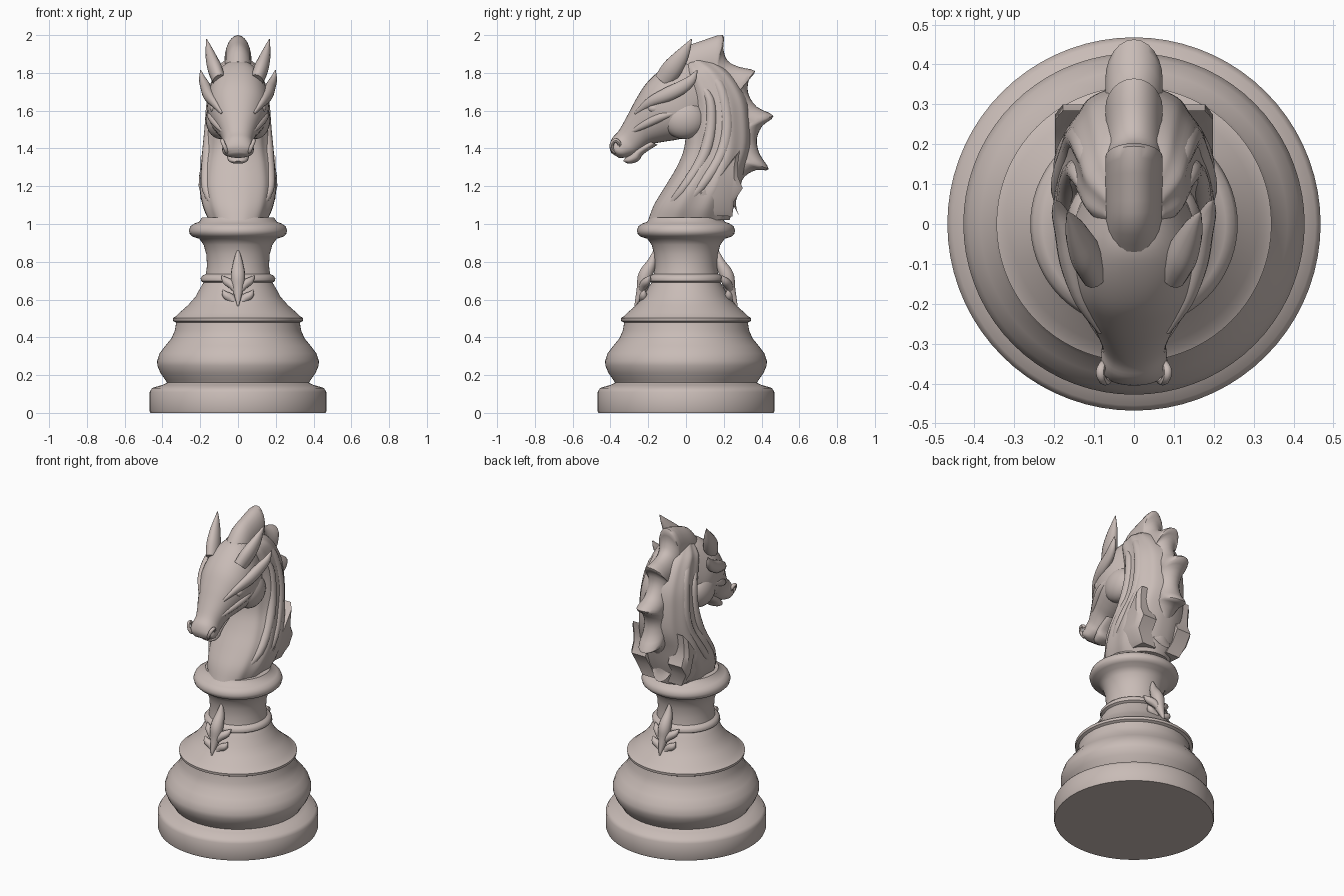
import bpy, bmesh, math
from mathutils import Vector

stone = bpy.data.materials.new("warm grey stone")
stone.diffuse_color = (0.58, 0.50, 0.47, 1)


def finish(name, bm, angle=45):
    bmesh.ops.recalc_face_normals(bm, faces=bm.faces)
    me = bpy.data.meshes.new(name)
    bm.to_mesh(me)
    bm.free()
    me.materials.append(stone)
    ob = bpy.data.objects.new(name, me)
    bpy.context.collection.objects.link(ob)
    bpy.ops.object.select_all(action='DESELECT')
    ob.select_set(True)
    bpy.context.view_layer.objects.active = ob
    bpy.ops.object.shade_smooth_by_angle(angle=math.radians(angle))
    return ob


def skin(name, rings, angle=45):
    """Join rings of equal length and cap both ends."""
    bm = bmesh.new()
    loops = [[bm.verts.new(p) for p in r] for r in rings]
    n = len(loops[0])
    for a, b in zip(loops, loops[1:]):
        for i in range(n):
            j = (i + 1) % n
            bm.faces.new((a[i], a[j], b[j], b[i]))
    bm.faces.new(loops[0])
    bm.faces.new(loops[-1])
    return finish(name, bm, angle)


def smooth_path(pts, sub):
    """Catmull-Rom resampling of tuples of any length."""
    out = []
    for i in range(len(pts) - 1):
        q = [pts[max(i - 1, 0)], pts[i], pts[i + 1], pts[min(i + 2, len(pts) - 1)]]
        for k in range(sub):
            t = k / sub
            out.append(tuple(0.5 * (2 * b + (c - a) * t + (2 * a - 5 * b + 4 * c - d) * t * t
                                    + (3 * b - a - 3 * c + d) * t ** 3)
                             for a, b, c, d in zip(*q)))
    out.append(pts[-1])
    return out


def loft(name, sections, sub=4, n=40, power=0.9, ripple=0.0):
    """Sections are (front y, front z, back y, back z, half width)."""
    rings = []
    for fy, fz, by, bz, w in smooth_path(sections, sub):
        ring = []
        for i in range(n):
            a = 2 * math.pi * i / n
            c = math.copysign(abs(math.cos(a)) ** power, math.cos(a))
            s = math.copysign(abs(math.sin(a)) ** power, math.sin(a))
            s *= 1 + ripple * math.cos(10 * a)
            ring.append((w * s, (fy + by) / 2 + (fy - by) / 2 * c,
                         (fz + bz) / 2 + (fz - bz) / 2 * c))
        rings.append(ring)
    return skin(name, rings)


def tube(name, pts, flat=1.0, sub=4, n=14):
    """Tapered tube through (x, y, z, radius); flat squeezes it sideways in x."""
    path = smooth_path(pts, sub)
    rings = []
    for i, p in enumerate(path):
        t = (Vector(path[min(i + 1, len(path) - 1)][:3]) - Vector(path[max(i - 1, 0)][:3])).normalized()
        u = Vector((1, 0, 0))
        u = (u - t * u.dot(t)).normalized()
        v = t.cross(u)
        r = max(p[3], 0.002)
        rings.append([Vector(p[:3]) + u * (r * flat * math.cos(2 * math.pi * k / n))
                      + v * (r * math.sin(2 * math.pi * k / n)) for k in range(n)])
    return skin(name, rings)


def ball(name, centre, size):
    bm = bmesh.new()
    bmesh.ops.create_uvsphere(bm, u_segments=24, v_segments=14, radius=1)
    for v in bm.verts:
        v.co = Vector(centre) + Vector([a * b for a, b in zip(v.co, size)])
    return finish(name, bm)


# Turned pedestal
profile = [(.464, 0), (.468, .01), (.468, .11), (.455, .132), (.40, .148), (.376, .16),
           (.385, .175), (.41, .21), (.427, .25), (.428, .275), (.415, .315), (.385, .355),
           (.352, .395), (.335, .435), (.327, .478), (.343, .486), (.345, .502), (.328, .512),
           (.31, .53), (.265, .57), (.225, .615), (.198, .665), (.182, .69), (.196, .698),
           (.198, .714), (.186, .728), (.17, .735), (.164, .78), (.168, .84), (.182, .89),
           (.205, .922), (.24, .933), (.256, .948), (.26, .965), (.252, .988), (.23, 1.003),
           (.205, 1.012), (.19, 1.035)]
skin("pedestal", [[(r * math.cos(2 * math.pi * i / 72), r * math.sin(2 * math.pi * i / 72), z)
                   for i in range(72)] for r, z in profile], 50)

# Leaf ornaments on the front and back of the stem
for f, side in ((1, "front"), (-1, "back")):
    tube(side + "_leaf", [(0, -.165 * f, .87, .003), (0, -.18 * f, .80, .025), (0, -.215 * f, .73, .038),
                          (0, -.232 * f, .66, .03), (0, -.27 * f, .565, .004)])
    for s in (1, -1):
        for k, (x, z) in enumerate(((.085, .715), (.08, .64))):
            tube(f"{side}_leaflet", [(0, -.245 * f, z - .09, .006), (.03 * s, -.225 * f, z - .04, .022),
                                     (.065 * s, -(.205 + .02 * k) * f, z - .015, .02),
                                     (x * s, -(.19 + .03 * k) * f, z + .012, .002)])

# Neck with long flowing grooves
loft("neck", [(-.20, 1.02, .23, 1.02, .155), (-.17, 1.10, .25, 1.08, .185), (-.11, 1.20, .28, 1.17, .203),
              (-.05, 1.30, .31, 1.28, .195), (-.01, 1.40, .345, 1.40, .175), (0, 1.52, .345, 1.54, .165),
              (0, 1.62, .325, 1.66, .155), (-.02, 1.72, .265, 1.77, .14), (-.03, 1.79, .19, 1.84, .12),
              (-.02, 1.84, .10, 1.88, .07)], n=80, ripple=0.03)

# Head from skull to nose, and lower lip
loft("head", [(.06, 1.87, .2, 1.74, .07), (-.05, 1.865, .14, 1.56, .125), (-.13, 1.82, .06, 1.48, .16),
              (-.21, 1.745, -.03, 1.45, .158), (-.265, 1.66, -.12, 1.435, .13),
              (-.31, 1.575, -.19, 1.42, .10), (-.355, 1.495, -.24, 1.385, .08),
              (-.39, 1.455, -.275, 1.365, .083), (-.405, 1.41, -.32, 1.352, .08),
              (-.395, 1.375, -.355, 1.35, .045)])
loft("lower_lip", [(-.2, 1.44, -.15, 1.42, .06), (-.27, 1.40, -.225, 1.37, .06),
                   (-.30, 1.37, -.25, 1.335, .058), (-.325, 1.345, -.29, 1.32, .045),
                   (-.332, 1.333, -.315, 1.322, .02)], n=20)

# Scalloped crest of mane spikes down the back
outline = [(-.07, 1.86), (0, 1.935), (.09, 1.972), (.195, 2.0), (.197, 1.93), (.22, 1.865), (.28, 1.832),
           (.365, 1.81), (.332, 1.76), (.33, 1.69), (.375, 1.62), (.463, 1.572), (.405, 1.52),
           (.375, 1.45), (.39, 1.37), (.438, 1.29), (.37, 1.285), (.31, 1.25), (.275, 1.18),
           (.265, 1.1), (.28, 1.045)]
loft("mane_crest", [(y, z, y + .5 * (.06 - y), z + .5 * (1.45 - z), .072) for y, z in outline],
     sub=3, n=24, power=1.0)

# Paired parts
for s, side in ((1, "right"), (-1, "left")):
    tube(side + "_ear", [(.10 * s, -.12, 1.76, .05), (.122 * s, -.075, 1.82, .055), (.142 * s, -.03, 1.88, .042),
                         (.156 * s, .005, 1.935, .022), (.167 * s, .03, 1.98, .002)], flat=0.7)
    tube(side + "_brow", [(.085 * s, -.27, 1.585, .008), (.13 * s, -.19, 1.645, .026),
                          (.157 * s, -.10, 1.685, .038), (.172 * s, -.02, 1.725, .036),
                          (.188 * s, .03, 1.765, .025), (.198 * s, .058, 1.815, .003)], flat=0.75)
    ball(side + "_eye", (.128 * s, -.165, 1.612), (.022, .036, .024))
    ball(side + "_cheek", (.095 * s, -.01, 1.555), (.076, .115, .105))
    tube(side + "_cheek_ridge", [(.065 * s, -.31, 1.475, .006), (.105 * s, -.22, 1.525, .022),
                                 (.138 * s, -.13, 1.568, .024), (.15 * s, -.05, 1.59, .008)])
    # Nostril rim
    c = Vector((.072 * s, -.372, 1.412))
    tube(side + "_nostril", [(c.x + .012 * s * math.sin(a), c.y + .022 * math.cos(a),
                              c.z + .03 * math.sin(a), .011) for a in
                             [2 * math.pi * k / 8 + .4 for k in range(9)]], n=8)
    # Mane locks sweeping down the neck
    tube(side + "_rear_lock", [(.08 * s, .06, 1.84, .01), (.115 * s, .17, 1.74, .03), (.135 * s, .215, 1.56, .034),
                               (.15 * s, .19, 1.38, .034), (.18 * s, .08, 1.2, .028), (.14 * s, -.05, 1.06, .01)])
    tube(side + "_front_lock", [(.11 * s, .06, 1.76, .01), (.138 * s, .125, 1.66, .025), (.148 * s, .13, 1.5, .03),
                                (.16 * s, .085, 1.34, .032), (.165 * s, -.02, 1.18, .025),
                                (.10 * s, -.125, 1.06, .008)])
    # Pointed flap on the lower side of the neck
    flap = [(.04, 1.05), (.06, 1.15), (.13, 1.22), (.2, 1.28), (.245, 1.34), (.285, 1.39), (.275, 1.32),
            (.275, 1.25), (.30, 1.19), (.255, 1.12), (.245, 1.04)]
    skin(side + "_mane_flap", [[(x * s - (.04 * s if z < 1.1 else 0), y + (.16 - y) * k, z + (1.2 - z) * k)
                                for y, z in flap]
                               for x, k in ((.08, 0), (.178, 0), (.198, .18))], 40)
